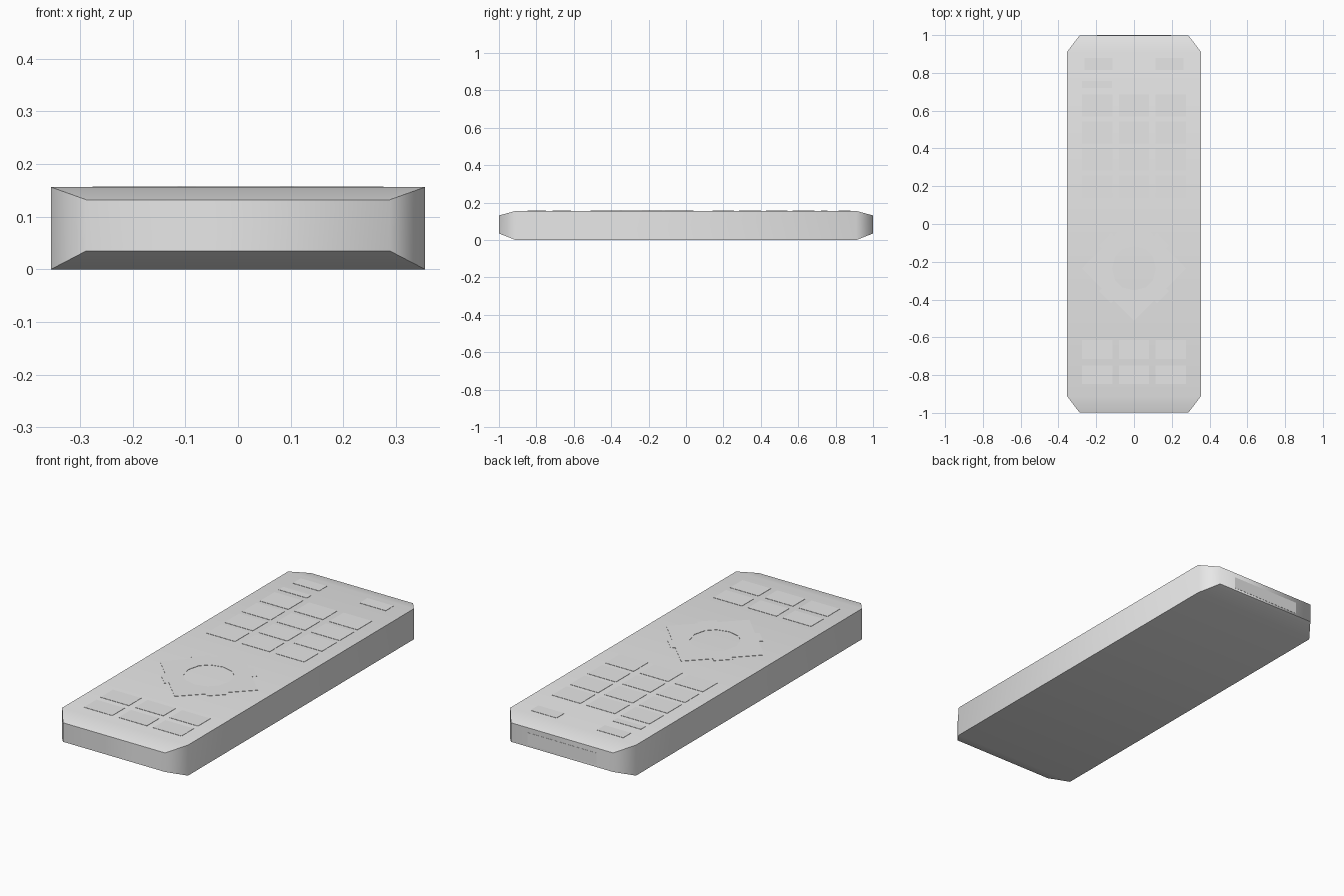
import bpy, bmesh, math
from mathutils import Matrix, Vector

cube = bpy.data.objects.get("Cube")
if cube:
    bpy.data.objects.remove(cube, do_unlink=True)

grey = bpy.data.materials.new("plain_grey")
colour = (0.8, 0.8, 0.8, 1)
grey.diffuse_color = colour
grey.use_nodes = True
grey.node_tree.nodes["Principled BSDF"].inputs["Base Color"].default_value = colour

TOP = 0.156      # height of the flat upper face
RAISE = 0.0015   # how far the buttons stand proud
END_Y = 0.999


def finish(name, bm):
    bmesh.ops.recalc_face_normals(bm, faces=bm.faces)
    mesh = bpy.data.meshes.new(name)
    bm.to_mesh(mesh)
    bm.free()
    mesh.materials.append(grey)
    obj = bpy.data.objects.new(name, mesh)
    bpy.context.collection.objects.link(obj)
    return obj


def plate(name, points):
    """Thin button from a flat outline, set into the upper face."""
    bm = bmesh.new()
    face = bm.faces.new([bm.verts.new((x, y, TOP - RAISE)) for x, y in points])
    out = bmesh.ops.extrude_face_region(bm, geom=[face])
    top = [v for v in out["geom"] if isinstance(v, bmesh.types.BMVert)]
    bmesh.ops.translate(bm, verts=top, vec=(0, 0, 2 * RAISE))
    return finish(name, bm)


def button(name, x, y, w, h):
    return plate(name, [(x + sx * w / 2, y + sy * h / 2)
                        for sx, sy in ((-1, -1), (1, -1), (1, 1), (-1, 1))])


# Body: clipped-corner slab whose ends taper above and below
bm = bmesh.new()
outline = [(0.355, -0.91), (0.355, 0.91), (0.288, END_Y), (-0.288, END_Y),
           (-0.355, 0.91), (-0.355, -0.91), (-0.288, -END_Y), (0.288, -END_Y)]
lower, upper = [], []
for x, y in outline:
    tip = abs(y) > 0.95
    lower.append(bm.verts.new((x, y, 0.035 if tip else 0)))
    upper.append(bm.verts.new((x, y, 0.132 if tip else TOP)))
for ring in (lower, upper):
    for ids in ((0, 1, 4, 5), (1, 2, 3, 4), (5, 6, 7, 0)):
        bm.faces.new([ring[i] for i in ids])
for i in range(8):
    j = (i + 1) % 8
    bm.faces.new((lower[i], lower[j], upper[j], upper[i]))
bmesh.ops.recalc_face_normals(bm, faces=bm.faces)
for f in bm.faces:
    f.smooth = True
for e in bm.edges:
    walls = [abs(f.normal.z) < 0.2 for f in e.link_faces]
    e.smooth = walls[0] == walls[1]   # crisp rim, rounded walls
finish("body", bm)

# Number pad and lower button rows
for col in (-1, 0, 1):
    x = col * 0.195
    for row in range(4):
        button("number_button", x, 0.628 - row * 0.143, 0.16, 0.117)
    for y in (-0.665, -0.798):
        button("lower_button", x, y, 0.16, 0.1)

# Small buttons near the signal end
for side in (-1, 1):
    button("top_button", side * 0.188, 0.848, 0.148, 0.064)
button("slim_button", -0.196, 0.739, 0.16, 0.037)

# Direction pad: four arrows with four diagonal keys between them
arrow = [(0, 0.276), (-0.122, 0.154), (-0.063, 0.1),
         (0, 0.116), (0.063, 0.1), (0.122, 0.154)]
diagonal = [(-0.045, 0.217), (-0.045, 0.115), (0.045, 0.115), (0.045, 0.217)]
for i in range(4):
    for name, shape, turn in (("arrow_button", arrow, 0),
                              ("diagonal_button", diagonal, 45)):
        rot = Matrix.Rotation(math.radians(turn + 90 * i), 2)
        pts = [rot @ Vector(p) for p in shape]
        plate(name, [(p.x, p.y - 0.235) for p in pts])

# Signal window on the back end
bm = bmesh.new()
bmesh.ops.create_cube(bm, size=1)
bmesh.ops.scale(bm, verts=bm.verts, vec=(0.39, 0.003, 0.06))
bmesh.ops.translate(bm, verts=bm.verts, vec=(0, END_Y - 0.0005, 0.077))
finish("signal_window", bm)
